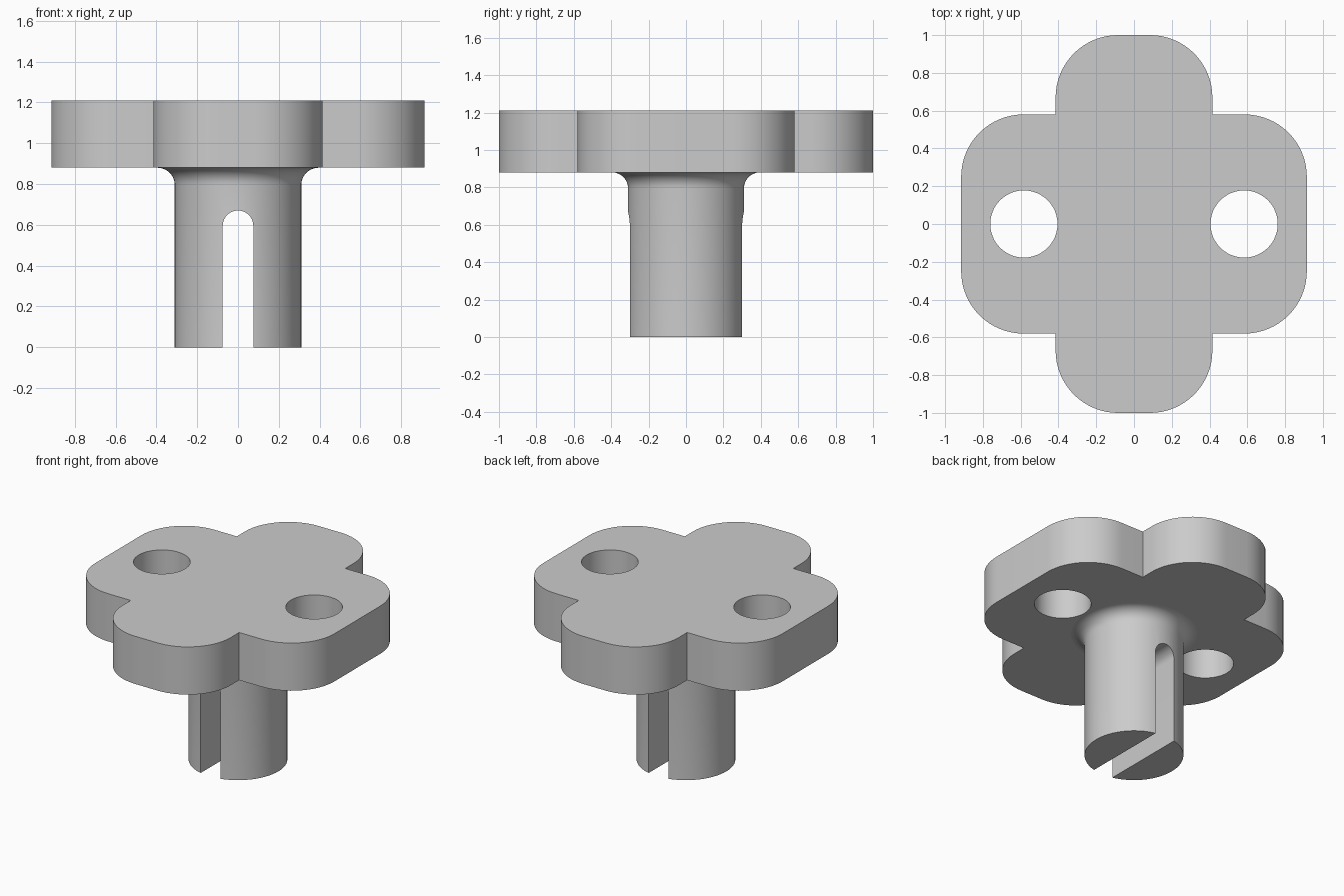
import bpy, bmesh
from math import sin, cos, pi, radians
from mathutils import Matrix, Vector

cube = bpy.data.objects.get("Cube")
if cube:
    bpy.data.objects.remove(cube, do_unlink=True)

PLATE_BOTTOM, PLATE_TOP = 0.88, 1.21
STEM_R, FILLET = 0.31, 0.085
SLOT_HALF, SLOT_TOP = 0.075, 0.67
HOLE_X, HOLE_R = 0.583, 0.178

grey = bpy.data.materials.new("plain grey")
grey.use_nodes = True
grey.diffuse_color = (0.6, 0.6, 0.6, 1)
grey.node_tree.nodes["Principled BSDF"].inputs["Base Color"].default_value = (0.6, 0.6, 0.6, 1)


def arc(cx, cy, r, start, end, steps):
    angles = [radians(start + (end - start) * i / steps) for i in range(steps + 1)]
    return [(cx + r * cos(a), cy + r * sin(a)) for a in angles]


def make_object(name, bm):
    bmesh.ops.recalc_face_normals(bm, faces=bm.faces[:])
    mesh = bpy.data.meshes.new(name)
    bm.to_mesh(mesh)
    bm.free()
    mesh.materials.append(grey)
    obj = bpy.data.objects.new(name, mesh)
    bpy.context.scene.collection.objects.link(obj)
    return obj


def prism(name, outline, low, high, matrix=Matrix()):
    bm = bmesh.new()
    face = bm.faces.new([bm.verts.new((x, y, low)) for x, y in outline])
    ext = bmesh.ops.extrude_face_region(bm, geom=[face])["geom"]
    top = [v for v in ext if isinstance(v, bmesh.types.BMVert)]
    bmesh.ops.translate(bm, verts=top, vec=Vector((0, 0, high - low)))
    bmesh.ops.transform(bm, matrix=matrix, verts=bm.verts[:])
    return make_object(name, bm)


def combine(target, tool, operation):
    mod = target.modifiers.new("combine", "BOOLEAN")
    mod.operation, mod.object, mod.solver = operation, tool, "EXACT"
    bpy.context.view_layer.objects.active = target
    bpy.ops.object.modifier_apply(modifier=mod.name)
    bpy.data.objects.remove(tool, do_unlink=True)


# Four-lobed plate: one quarter of the outline, mirrored round the centre
r = 0.33
quarter = (arc(0.915 - r, 0.58 - r, r, 0, 90, 16) + [(0.415, 0.58)]
           + arc(0.415 - r, 1 - r, r, 0, 90, 16))
left_half = quarter + [(-x, y) for x, y in reversed(quarter)]
outline = left_half + [(-x, -y) for x, y in left_half]
body = prism("slotted_mount", outline, PLATE_BOTTOM, PLATE_TOP)

# Round stem with a fillet under the plate
wide = STEM_R + FILLET
profile = [(0, 0), (STEM_R, 0)]
profile += arc(wide, PLATE_BOTTOM - FILLET, FILLET, 180, 90, 8)
profile += [(wide, PLATE_BOTTOM + 0.1), (0, PLATE_BOTTOM + 0.1)]
bm = bmesh.new()
verts = [bm.verts.new((x, 0, z)) for x, z in profile]
edges = [bm.edges.new(pair) for pair in zip(verts, verts[1:])]
bmesh.ops.spin(bm, geom=verts + edges, cent=(0, 0, 0), axis=(0, 0, 1),
               angle=2 * pi, steps=64, use_merge=True)
bmesh.ops.remove_doubles(bm, verts=bm.verts[:], dist=0.0001)
combine(body, make_object("stem", bm), "UNION")

# Round-topped slot through the stem, front to back
slot = [(-SLOT_HALF, -0.1), (SLOT_HALF, -0.1)]
slot += arc(0, SLOT_TOP - SLOT_HALF, SLOT_HALF, 0, 180, 20)
combine(body, prism("slot_cutter", slot, -0.6, 0.6, Matrix.Rotation(pi / 2, 4, "X")), "DIFFERENCE")

# Two round holes through the plate
for side in (-1, 1):
    circle = arc(side * HOLE_X, 0, HOLE_R, 0, 360, 48)[:-1]
    combine(body, prism("hole_cutter", circle, 0.7, 1.4), "DIFFERENCE")

# Smooth curved walls, flat horizontal faces
bpy.ops.object.select_all(action="DESELECT")
body.select_set(True)
bpy.context.view_layer.objects.active = body
bpy.ops.object.shade_smooth_by_angle(angle=radians(30))
for poly in body.data.polygons:
    if abs(poly.normal.z) > 0.999:
        poly.use_smooth = False
